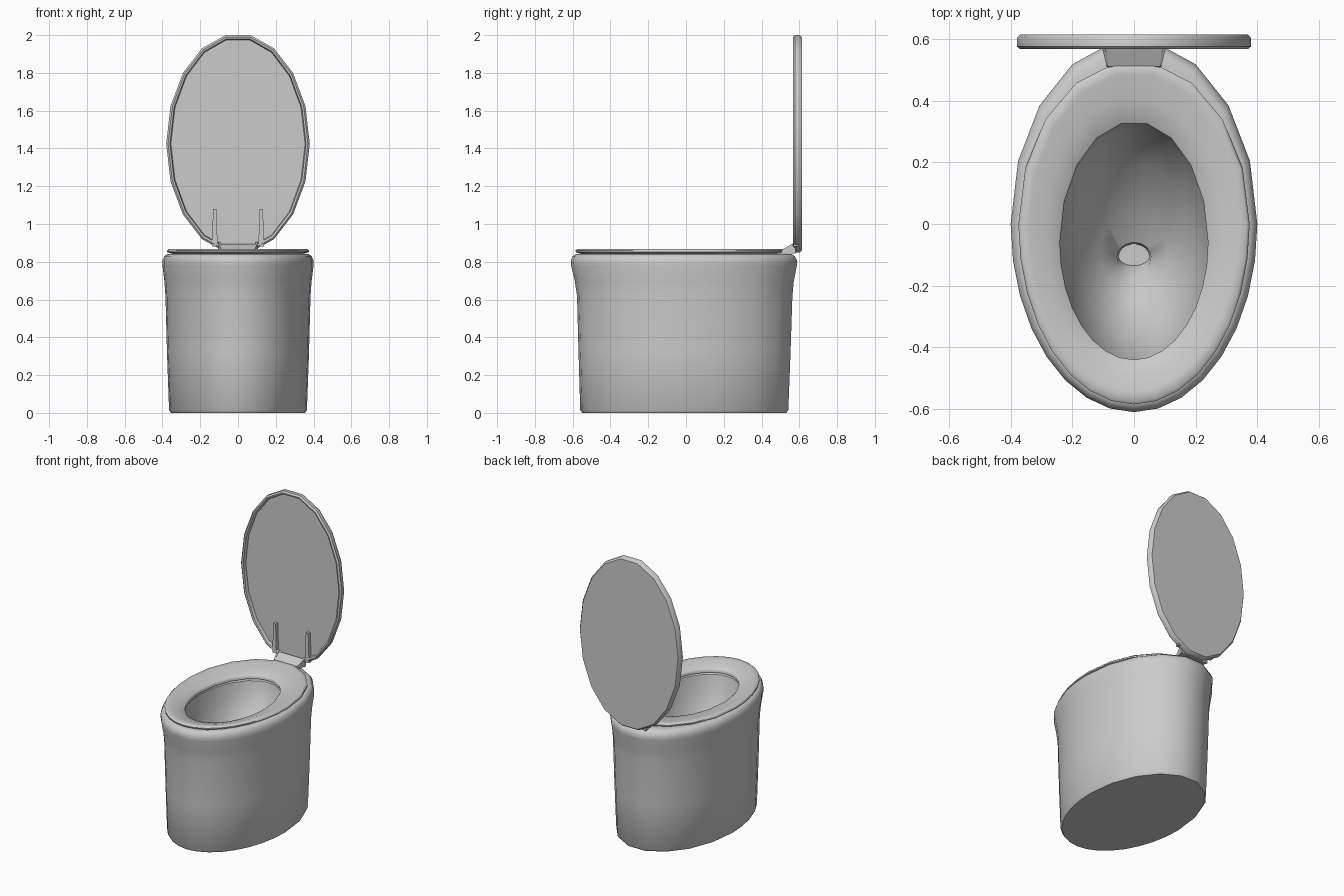
import bpy, bmesh, math
from mathutils import Vector

cube = bpy.data.objects.get("Cube")
if cube:
    bpy.data.objects.remove(cube)

grey = bpy.data.materials.new("light_grey_ceramic")
grey.use_nodes = True
grey.diffuse_color = (0.6, 0.6, 0.6, 1)
grey.node_tree.nodes["Principled BSDF"].inputs["Base Color"].default_value = (0.6, 0.6, 0.6, 1)


def finish(name, bm, angle=40):
    bmesh.ops.recalc_face_normals(bm, faces=bm.faces)
    mesh = bpy.data.meshes.new(name)
    bm.to_mesh(mesh)
    bm.free()
    mesh.materials.append(grey)
    ob = bpy.data.objects.new(name, mesh)
    bpy.context.collection.objects.link(ob)
    bpy.ops.object.select_all(action='DESELECT')
    ob.select_set(True)
    bpy.context.view_layer.objects.active = ob
    bpy.ops.object.shade_smooth_by_angle(angle=math.radians(angle))
    return ob


def loft(name, rings, front_sides, closed=False, place=lambda p: p, angle=40):
    """Join egg-shaped rings (half width, back, front, centre y, z)."""
    angles = [math.pi * i / 9 for i in range(9)]
    angles += [math.pi + math.pi * i / front_sides for i in range(front_sides)]
    bm = bmesh.new()
    loops = []
    for a, back, front, cy, z in rings:
        loops.append([bm.verts.new(place(Vector((
            a * math.cos(t),
            cy + (back if math.sin(t) > 0 else front) * math.sin(t), z)))) for t in angles])
    pairs = list(zip(loops, loops[1:]))
    if closed:
        pairs.append((loops[-1], loops[0]))
    else:
        bm.faces.new(loops[0])
        bm.faces.new(loops[-1])
    n = len(angles)
    for low, high in pairs:
        for i in range(n):
            j = (i + 1) % n
            bm.faces.new((low[i], low[j], high[j], high[i]))
    return finish(name, bm, angle)


def prism(name, outline, place_a, place_b):
    """Join two placements of a flat outline into a solid."""
    bm = bmesh.new()
    a = [bm.verts.new(place_a(*p)) for p in outline]
    b = [bm.verts.new(place_b(*p)) for p in outline]
    bm.faces.new(a)
    bm.faces.new(b)
    for i in range(len(a)):
        j = (i + 1) % len(a)
        bm.faces.new((a[i], a[j], b[j], b[i]))
    return finish(name, bm, 30)


# Pedestal body: up the outside, over the rim and down into the bowl
loft("bowl_body", [
    (0.355, 0.54, 0.55, 0, 0),
    (0.365, 0.55, 0.56, 0, 0.015),
    (0.376, 0.562, 0.569, 0, 0.32),
    (0.384, 0.572, 0.577, 0, 0.62),
    (0.39, 0.58, 0.589, 0, 0.7),
    (0.4, 0.596, 0.608, 0, 0.78),
    (0.4, 0.598, 0.61, 0, 0.805),
    (0.39, 0.585, 0.6, 0, 0.83),
    (0.372, 0.565, 0.58, 0, 0.842),
    (0.34, 0.5, 0.55, 0, 0.836),
    (0.25, 0.395, 0.385, -0.06, 0.8),
    (0.235, 0.375, 0.36, -0.06, 0.7),
    (0.19, 0.27, 0.28, -0.07, 0.54),
    (0.11, 0.13, 0.15, -0.09, 0.42),
    (0.055, 0.045, 0.06, -0.105, 0.37),
    (0.05, 0.04, 0.03, -0.105, 0.3),
], 16, angle=50)

# Seat ring, dished towards the opening
loft("seat", [
    (0.36, 0.512, 0.57, 0, 0.846),
    (0.375, 0.526, 0.583, 0, 0.851),
    (0.375, 0.528, 0.585, 0, 0.86),
    (0.366, 0.518, 0.575, 0, 0.868),
    (0.34, 0.492, 0.545, 0, 0.866),
    (0.29, 0.442, 0.46, -0.03, 0.851),
    (0.245, 0.395, 0.385, -0.06, 0.838),
    (0.24, 0.39, 0.38, -0.06, 0.833),
    (0.24, 0.39, 0.38, -0.06, 0.815),
], 16, closed=True, angle=50)

# Raised lid with a recessed inner face
loft("lid", [
    (0.355, 0.558, 0.558, 0, 0.592),
    (0.36, 0.563, 0.563, 0, 0.57),
    (0.37, 0.574, 0.574, 0, 0.567),
    (0.38, 0.584, 0.584, 0, 0.576),
    (0.38, 0.584, 0.584, 0, 0.602),
    (0.37, 0.574, 0.574, 0, 0.614),
], 9, place=lambda p: Vector((p.x, p.z, p.y + 1.425)))

# Hinge block with a side cheek at each edge
prism("hinge_block", [(0.5, 0.845), (0.51, 0.866), (0.575, 0.895), (0.575, 0.845)],
      lambda y, z: (-0.085 - (y - 0.51) * 0.2, y, z),
      lambda y, z: (0.085 + (y - 0.51) * 0.2, y, z))
for side, label in ((1, "left"), (-1, "right")):
    prism(label + "_hinge_cheek", [(0.505, 0.845), (0.515, 0.868), (0.58, 0.905), (0.58, 0.845)],
          lambda y, z: (side * (0.08 + (y - 0.51) * 0.2), y, z),
          lambda y, z: (side * (0.088 + (y - 0.51) * 0.25), y, z))
    # Tapered rib on the lid
    prism(label + "_lid_rib", [(0.108, 0.88), (0.138, 0.88), (0.132, 1.08), (0.114, 1.08)],
          lambda x, z: (side * x, 0.568, z),
          lambda x, z: (side * x, 0.596, z))
